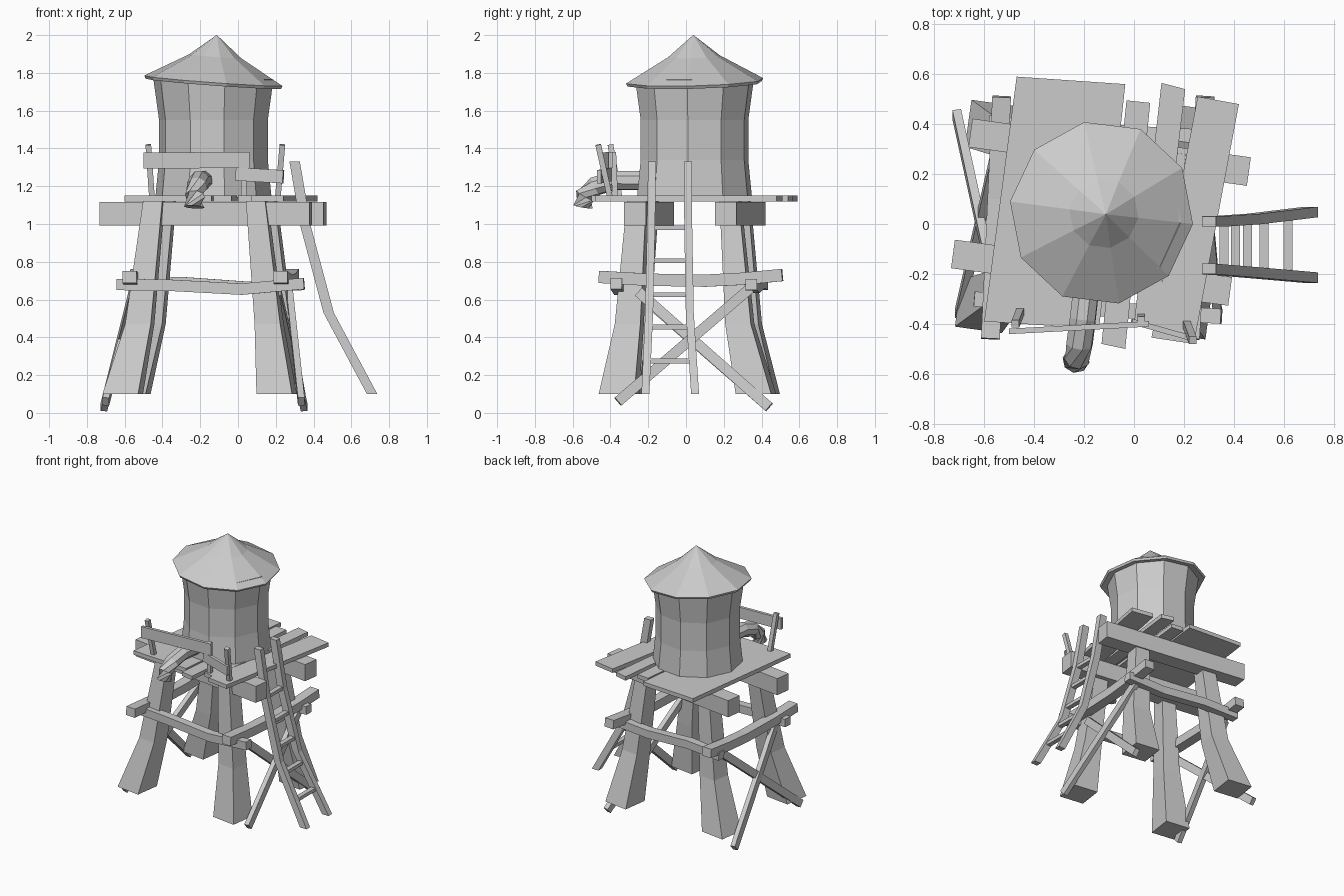
import bpy, bmesh, math
from mathutils import Vector, Matrix

if "Cube" in bpy.data.objects:
    bpy.data.objects.remove(bpy.data.objects["Cube"], do_unlink=True)

grey = bpy.data.materials.new("plain grey")
grey.use_nodes = True
grey.diffuse_color = (0.6, 0.6, 0.6, 1)
grey.node_tree.nodes["Principled BSDF"].inputs["Base Color"].default_value = (0.6, 0.6, 0.6, 1)


def finish(name, bm):
    bmesh.ops.recalc_face_normals(bm, faces=bm.faces)
    me = bpy.data.meshes.new(name)
    bm.to_mesh(me)
    bm.free()
    me.materials.append(grey)
    ob = bpy.data.objects.new(name, me)
    bpy.context.collection.objects.link(ob)
    return ob


def skin(name, rings):
    """Closed solid through a list of vertex rings."""
    bm = bmesh.new()
    vs = [[bm.verts.new(p) for p in ring] for ring in rings]
    n = len(vs[0])
    for a, b in zip(vs, vs[1:]):
        for i in range(n):
            j = (i + 1) % n
            bm.faces.new((a[i], a[j], b[j], b[i]))
    bm.faces.new(vs[0])
    bm.faces.new(vs[-1])
    return finish(name, bm)


def sweep(name, pts, w, h, ref=(0, 0, 1), sides=4, flat=False, turn=0.0, taper=None):
    """Sweep a rectangle or polygon along a path; flat keeps sections level."""
    pts = [Vector(p) for p in pts]
    rings = []
    for i, p in enumerate(pts):
        t = (pts[min(i + 1, len(pts) - 1)] - pts[max(i - 1, 0)]).normalized()
        if flat:
            u = Vector((math.cos(turn), math.sin(turn), 0))
            v = Vector((-math.sin(turn), math.cos(turn), 0))
        else:
            u = Vector(ref).cross(t).normalized()
            v = t.cross(u)
        k = taper[i] if taper else 1
        r = math.sqrt(0.5) if sides == 4 else 0.5
        ring = []
        for s in range(sides):
            a = math.tau * (s + 0.5) / sides
            ring.append(p + u * w * k * r * math.cos(a) + v * h * k * r * math.sin(a))
        rings.append(ring)
    return skin(name, rings)


def ring(r, z, c=(-0.13, 0.045), start=101):
    return [Vector((c[0] + r * math.cos(math.radians(start + 36 * i)),
                    c[1] + r * math.sin(math.radians(start + 36 * i)), z)) for i in range(10)]


# Waisted ten-sided tank
skin("tank", [ring(0.31, 1.14), ring(0.29, 1.34), ring(0.29, 1.55), ring(0.32, 1.765)])

# Tilted roof with a thin rim and a steeper tip
roof = skin("roof", [ring(0.30, 1.752), ring(0.362, 1.742), ring(0.37, 1.758),
                     ring(0.14, 1.888), ring(0.002, 2.0)])
pivot = Vector((-0.13, 0.045, 1.76))
roof.data.transform(Matrix.Translation(pivot) @ Matrix.Rotation(math.radians(4.2), 4, 'Y')
                    @ Matrix.Rotation(math.radians(1.5), 4, 'X') @ Matrix.Translation(-pivot))

# Uneven deck planks
planks = [
    [(-0.47, 0.59), (-0.035, 0.56), (-0.14, -0.42), (-0.60, -0.39)],
    [(-0.03, 0.495), (0.065, 0.485), (-0.035, -0.50), (-0.13, -0.48)],
    [(0.11, 0.565), (0.205, 0.54), (0.09, -0.42), (0.0, -0.40)],
    [(0.255, 0.51), (0.42, 0.48), (0.24, -0.48), (0.07, -0.455)],
]
for i, q in enumerate(planks):
    skin(f"deck_plank_{i + 1}", [[(x, y, z) for x, y in q] for z in (1.12, 1.15)])

# Beams below the deck
sweep("front_beam", [(-0.725, -0.12, 1.055), (0.385, -0.27, 1.055)], 0.115, 0.125)
sweep("back_beam", [(-0.655, 0.365, 1.055), (0.46, 0.21, 1.055)], 0.115, 0.125)

# Flared legs
legs = {
    "front_right_leg": [(-0.61, -0.33), (-0.52, -0.265), (-0.445, -0.20)],
    "front_left_leg": [(0.205, -0.355), (0.165, -0.30), (0.10, -0.255)],
    "back_right_leg": [(-0.57, 0.39), (-0.46, 0.325), (-0.385, 0.285)],
    "back_left_leg": [(0.25, 0.37), (0.215, 0.285), (0.15, 0.235)],
}
for name, p in legs.items():
    sweep(name, [(x, y, z) for (x, y), z in zip(p, (0.1, 0.47, 1.12))], 0.19, 0.19,
          flat=True, turn=math.radians(-8), taper=(1.0, 0.72, 0.54))

# Sagging horizontal braces around the legs
sweep("front_brace", [(-0.64, -0.30, 0.68), (-0.35, -0.325, 0.675), (0.02, -0.35, 0.655),
                      (0.35, -0.37, 0.685)], 0.06, 0.06)
sweep("back_brace", [(-0.58, 0.405, 0.68), (-0.3, 0.385, 0.69), (0.05, 0.36, 0.665),
                     (0.35, 0.345, 0.68)], 0.06, 0.06)
for name, x0, x1 in (("right_brace", -0.575, -0.53), ("left_brace", 0.225, 0.285)):
    path = [(-0.46, 0.72), (-0.2, 0.705), (0.1, 0.70), (0.3, 0.71), (0.51, 0.73)]
    sweep(name, [(x0 + (x1 - x0) * (y + 0.46) / 0.97, y, z) for y, z in path], 0.075, 0.065)

# Crossed diagonal braces on both sides
crosses = [
    ((-0.71, 0.44, 0.03), (-0.555, -0.27, 0.65)),
    ((-0.70, -0.36, 0.06), (-0.54, 0.34, 0.66)),
    ((0.35, 0.44, 0.03), (0.21, -0.25, 0.64)),
    ((0.335, -0.36, 0.06), (0.27, 0.34, 0.66)),
]
for i, (a, b) in enumerate(crosses):
    sweep(f"cross_brace_{i + 1}", [a, b], 0.055, 0.035, ref=(1, 0, 0))

# Bent ladder
rail = [(0.30, 1.33), (0.36, 0.98), (0.48, 0.53), (0.71, 0.10)]
for name, ys in (("front", (-0.18, -0.185, -0.195, -0.215)), ("back", (0.01, 0.012, 0.02, 0.048))):
    sweep(f"ladder_{name}_rail", [(x, y, z) for (x, z), y in zip(rail, ys)], 0.055, 0.042, flat=True)
for i, z in enumerate((0.275, 0.455, 0.625, 0.805, 0.98)):
    for (xa, za), (xb, zb) in zip(rail, rail[1:]):
        if zb < z <= za:
            x = xa + (xb - xa) * (za - z) / (za - zb)
    sweep(f"ladder_rung_{i + 1}", [(x, -0.20, z), (x, 0.03, z)], 0.035, 0.025)

# Drooping spout
sweep("spout", [(-0.185, -0.20, 1.23), (-0.205, -0.38, 1.23), (-0.218, -0.48, 1.20),
                (-0.228, -0.535, 1.15), (-0.232, -0.545, 1.09)],
      0.11, 0.105, ref=(0, 0.5, 1), sides=8)

# Crooked railing on the front edge
posts = [((-0.455, -0.35, 1.13), (-0.475, -0.40, 1.42)),
         ((0.03, -0.375, 1.13), (0.03, -0.385, 1.38)),
         ((0.21, -0.40, 1.13), (0.235, -0.465, 1.42))]
for i, (a, b) in enumerate(posts):
    sweep(f"railing_post_{i + 1}", [a, b], 0.03, 0.03, ref=(0, 1, 0))
sweep("railing_long_board", [(-0.50, -0.43, 1.335), (0.06, -0.40, 1.34)], 0.022, 0.085)
sweep("railing_short_board", [(-0.01, -0.39, 1.265), (0.24, -0.46, 1.25)], 0.022, 0.07)
